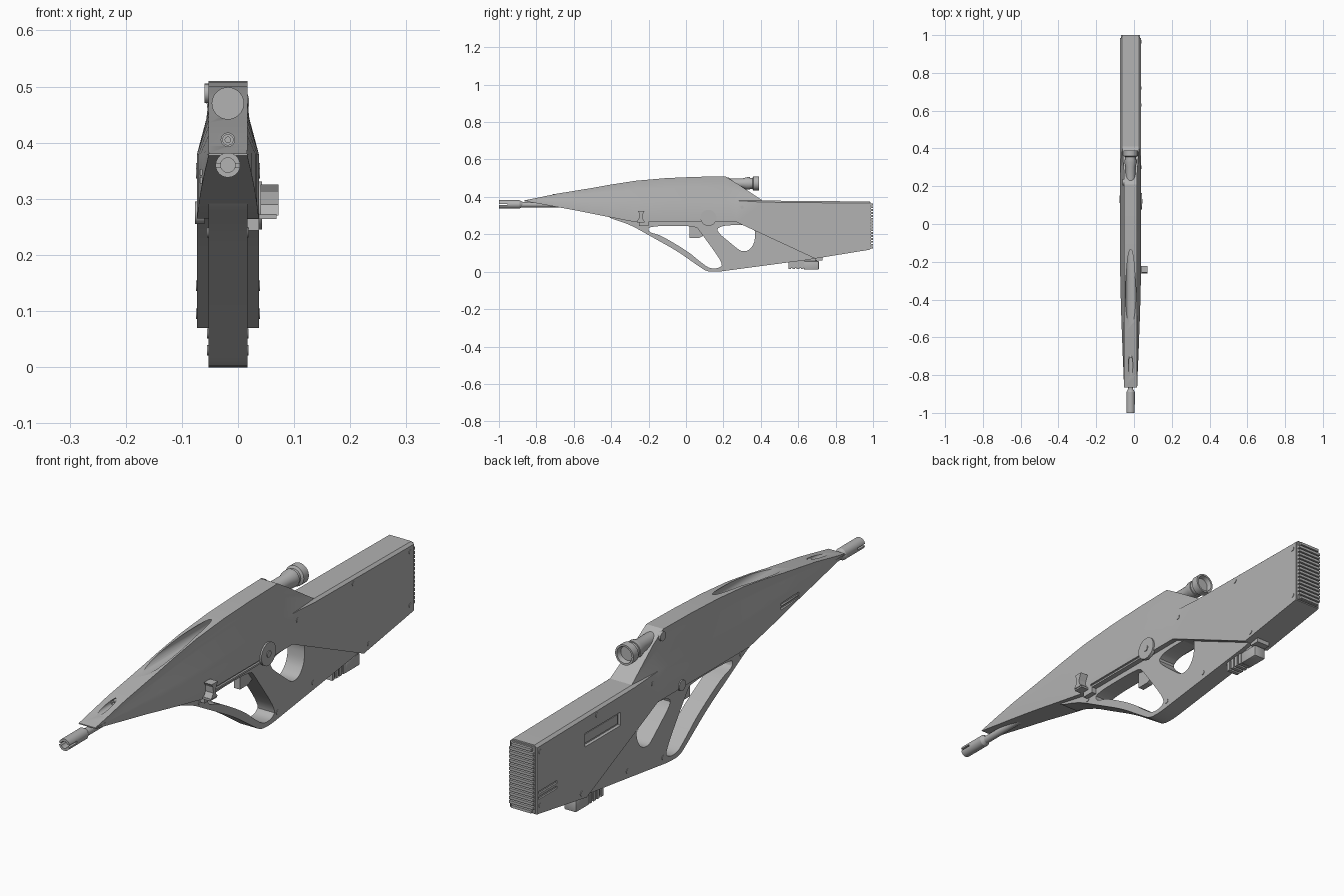
import bpy, bmesh, math
from mathutils import Matrix, Vector

if "Cube" in bpy.data.objects:
    bpy.data.objects.remove(bpy.data.objects["Cube"])

CX = -0.018  # the body's middle plane

grey = bpy.data.materials.new("gunmetal_grey")
grey.use_nodes = True
grey.diffuse_color = (0.45, 0.45, 0.45, 1)
grey.node_tree.nodes["Principled BSDF"].inputs["Base Color"].default_value = (0.45, 0.45, 0.45, 1)


def activate(ob):
    bpy.ops.object.select_all(action='DESELECT')
    ob.select_set(True)
    bpy.context.view_layer.objects.active = ob


def finish(name, bm):
    bmesh.ops.remove_doubles(bm, verts=bm.verts, dist=1e-5)
    bmesh.ops.recalc_face_normals(bm, faces=bm.faces)
    me = bpy.data.meshes.new(name)
    bm.to_mesh(me)
    bm.free()
    me.materials.append(grey)
    ob = bpy.data.objects.new(name, me)
    bpy.context.collection.objects.link(ob)
    return ob


def box(name, x, y, z, bevel=0.0):
    """Box from (min, max) pairs."""
    bm = bmesh.new()
    size = Matrix.Diagonal((x[1] - x[0], y[1] - y[0], z[1] - z[0], 1))
    mid = Matrix.Translation((sum(x) / 2, sum(y) / 2, sum(z) / 2))
    bmesh.ops.create_cube(bm, size=1, matrix=mid @ size)
    if bevel:
        bmesh.ops.bevel(bm, geom=bm.edges[:], offset=bevel, segments=2, profile=0.5, affect='EDGES')
    return finish(name, bm)


def lathe(name, profile, z, x=CX, seg=32):
    """Turn (y, radius) points about a lengthwise axis."""
    bm = bmesh.new()
    vs = [bm.verts.new((x + r, y, z)) for y, r in profile]
    es = [bm.edges.new(p) for p in zip(vs, vs[1:])]
    bmesh.ops.spin(bm, geom=vs + es, cent=(x, 0, z), axis=(0, 1, 0),
                   angle=math.tau, steps=seg, use_duplicate=False)
    return finish(name, bm)


def disc(name, x0, x1, y, z, r, seg=24):
    """Cylinder lying across the body from x0 to x1."""
    bm = bmesh.new()
    m = Matrix.Translation(((x0 + x1) / 2, y, z)) @ Matrix.Rotation(math.pi / 2, 4, 'Y')
    bmesh.ops.create_cone(bm, cap_ends=True, segments=seg, radius1=r, radius2=r,
                          depth=abs(x1 - x0), matrix=m)
    return finish(name, bm)


def cut(ob, cutter):
    mod = ob.modifiers.new("cut", 'BOOLEAN')
    mod.operation, mod.solver, mod.object = 'DIFFERENCE', 'EXACT', cutter
    activate(ob)
    bpy.ops.object.modifier_apply(modifier=mod.name)
    bpy.data.objects.remove(cutter)


def rounded(pts, times=2):
    """Corner-cutting subdivision of a closed outline."""
    for _ in range(times):
        nxt = []
        for a, b in zip(pts, pts[1:] + pts[:1]):
            a, b = Vector(a), Vector(b)
            nxt += [a.lerp(b, 0.22), a.lerp(b, 0.78)]
        pts = nxt
    return pts


def plate(name, outlines, half):
    """Extruded (y, z) outline; later outlines become holes."""
    cu = bpy.data.curves.new(name, 'CURVE')
    cu.dimensions, cu.fill_mode, cu.extrude = '2D', 'BOTH', half
    for pts in outlines:
        sp = cu.splines.new('POLY')
        sp.points.add(len(pts) - 1)
        for p, q in zip(sp.points, pts):
            p.co = (q[0], q[1], 0, 1)
        sp.use_cyclic_u = True
    cu.materials.append(grey)
    ob = bpy.data.objects.new(name, cu)
    ob.matrix_world = Matrix(((0, 0, 1, CX), (1, 0, 0, 0), (0, 1, 0, 0), (0, 0, 0, 1)))
    bpy.context.collection.objects.link(ob)
    activate(ob)
    bpy.ops.object.convert(target='MESH')
    return bpy.context.object


# Main housing: y, half width, bottom z, ridge z, shoulder half width, shoulder z, top z
stations = [
    (-0.865, .035, .377, .379, .034, .380, .381), (-0.80, .037, .366, .380, .035, .387, .394),
    (-0.69, .042, .346, .380, .035, .400, .417), (-0.58, .046, .326, .380, .035, .412, .435),
    (-0.50, .049, .310, .380, .035, .418, .448), (-0.40, .052, .290, .380, .035, .428, .466),
    (-0.27, .055, .265, .380, .035, .439, .486), (-0.11, .055, .265, .380, .035, .447, .500),
    (0.05, .055, .265, .380, .035, .453, .507), (0.21, .055, .265, .380, .035, .455, .510),
    (0.27, .055, .265, .380, .035, .433, .473), (0.41, .055, .200, .372, .045, .380, .380),
    (0.69, .055, .070, .369, .045, .378, .378), (0.985, .055, .118, .366, .045, .375, .375)]
bm = bmesh.new()
rings = []
for y, w, lo, mid, ws, zs, top in stations:
    half = [(w, lo), (w, mid), (ws, zs), (ws, top)]
    pts = half + [(-a, b) for a, b in reversed(half)]
    rings.append([bm.verts.new((CX + a, y, b)) for a, b in pts])
for r0, r1 in zip(rings, rings[1:]):
    for i in range(8):
        j = (i + 1) % 8
        bm.faces.new((r0[i], r0[j], r1[j], r1[i]))
bm.faces.new(rings[0])
bm.faces.new(rings[-1])
bmesh.ops.dissolve_degenerate(bm, dist=1e-5, edges=bm.edges[:])
bmesh.ops.triangulate(bm, faces=bm.faces[:])
housing = finish("housing", bm)

# Sight and lamp channels, ejection port, vent slots and handle track
cut(housing, lathe("cutter", [(-0.9, 0), (-0.9, .028), (-0.05, .028), (-0.05, 0)], .470))
cut(housing, lathe("cutter", [(-0.9, 0), (-0.9, .012), (-0.66, .012), (-0.66, 0)], .405))
cut(housing, box("cutter", (-.1, -.061), (.49, .70), (.262, .312)))
cut(housing, box("cutter", (.030, .06), (-.21, .08), (.272, .280)))
for y, z, x in ((.92, .195, -.067), (.92, .175, -.067), (-.52, .347, -.060), (-.52, .333, -.060)):
    cut(housing, box("cutter", (-.1, x), (y - .055, y + .055), (z - .005, z + .005)))
box("ejection_cover", (-.066, -.055), (.50, .69), (.270, .304))
lathe("lamp", [(-.70, 0), (-.70, .005), (-.71, .005), (-.71, .010), (-.65, .010), (-.65, 0)], .405, seg=20)

# Lower frame with trigger guard, grip and thumb hole
outline = [(-.36, .31), (-.43, .294), (-.30, .252), (-.19, .19), (-.05, .112), (.06, .035),
           (.11, .001), (.17, -.001), (.25, .010), (.55, .050), (.69, .068), (.74, .10), (.32, .30)]
trigger_hole = [(-.20, .244), (-.20, .212), (-.14, .196), (-.05, .145), (.02, .100), (.07, .058),
                (.125, .017), (.175, .018), (.20, .042), (.075, .215), (.05, .245)]
thumb_hole = [(.155, .222), (.20, .249), (.35, .249), (.372, .215), (.365, .15), (.335, .112),
              (.295, .108), (.26, .135)]
plate("lower_frame", [rounded(outline), rounded(trigger_hole), rounded(thumb_hole)], .035)
plate("trigger", [[(.02, .27), (.02, .18), (.07, .18), (.11, .20), (.11, .27)]], .012)

# Barrel with slotted brake
lathe("barrel", [(-.89, 0), (-.89, .014), (-.60, .014), (-.60, 0)], .358, seg=24)
brake = lathe("muzzle_brake", [(-.90, 0), (-1, 0), (-1, .022), (-.89, .022), (-.875, .014), (-.875, 0)], .360)
cut(brake, lathe("cutter", [(-1.1, 0), (-1.1, .013), (-.92, .013), (-.92, 0)], .360, seg=24))
cut(brake, box("cutter", (-.1, .1), (-1.05, -.955), (.356, .363)))

# Sight
lathe("sight", [(.16, 0), (.16, .026), (.30, .026), (.325, .033), (.342, .033), (.342, .029),
                (.355, .029), (.36, .038), (.39, .038), (.39, .031), (.372, .027), (.372, 0)], .472)
disc("sight_knob", -.060, -.045, .22, .488, .017)

# Cocking handle
box("handle_base", (.015, .069), (-.262, -.222), (.264, .272))
box("handle_foot", (.015, .037), (-.25, -.20), (.243, .265))
plate("handle_grip", [[(-.262, .270), (-.222, .270), (-.232, .282), (-.234, .298), (-.222, .325),
                       (-.258, .325), (-.250, .312), (-.248, .290)]], .016).location.x = .056

# Pivot discs
disc("selector_disc", .030, .043, .12, .288, .043, 40)
disc("selector_bar", .042, .046, .12, .288, .012)
disc("pivot_pin", -.077, -.06, .13, .275, .020)

# Screws on both sides: y, z, half width at that spot
for y, z, w in ((.965, .345, .055), (.965, .145, .055), (.63, .355, .055), (.30, .345, .055),
                (.72, .095, .055), (.42, .060, .035), (.21, .030, .035), (-.25, .240, .035)):
    for s in (-1, 1):
        disc("screw", CX + s * (w - .005), CX + s * (w + .002), y, z, .009, 16)

# Slatted butt plate
box("butt_plate", (CX - .050, CX + .050), (.97, .990), (.122, .370))
for i in range(16):
    z = .124 + i * .0154
    inset = .008 if i in (0, 15) else 0
    box("butt_slat", (CX - .050 + inset, CX + .050 - inset), (.985, 1.0), (z, z + .010))

# Grooved rail block under the stock
box("rail_stem", (CX - .018, CX + .018), (.56, .70), (.045, .085))
box("rail_block", (CX - .024, CX + .024), (.63, .71), (.012, .056), .003)
for i in range(4):
    y = .548 + i * .022
    box("rail_rib", (CX - .024, CX + .024), (y, y + .014), (.014, .056))
box("rail_core", (CX - .020, CX + .020), (.55, .65), (.020, .052))
box("rail_clip", (CX - .028, CX + .028), (.69, .73), (.060, .078))

# Smooth the round parts, keep edges crisp
bpy.ops.object.select_all(action='DESELECT')
for ob in bpy.context.scene.objects:
    if ob.type == 'MESH' and grey.name in ob.data.materials:
        ob.select_set(True)
        bpy.context.view_layer.objects.active = ob
bpy.ops.object.shade_smooth_by_angle(angle=math.radians(25))
